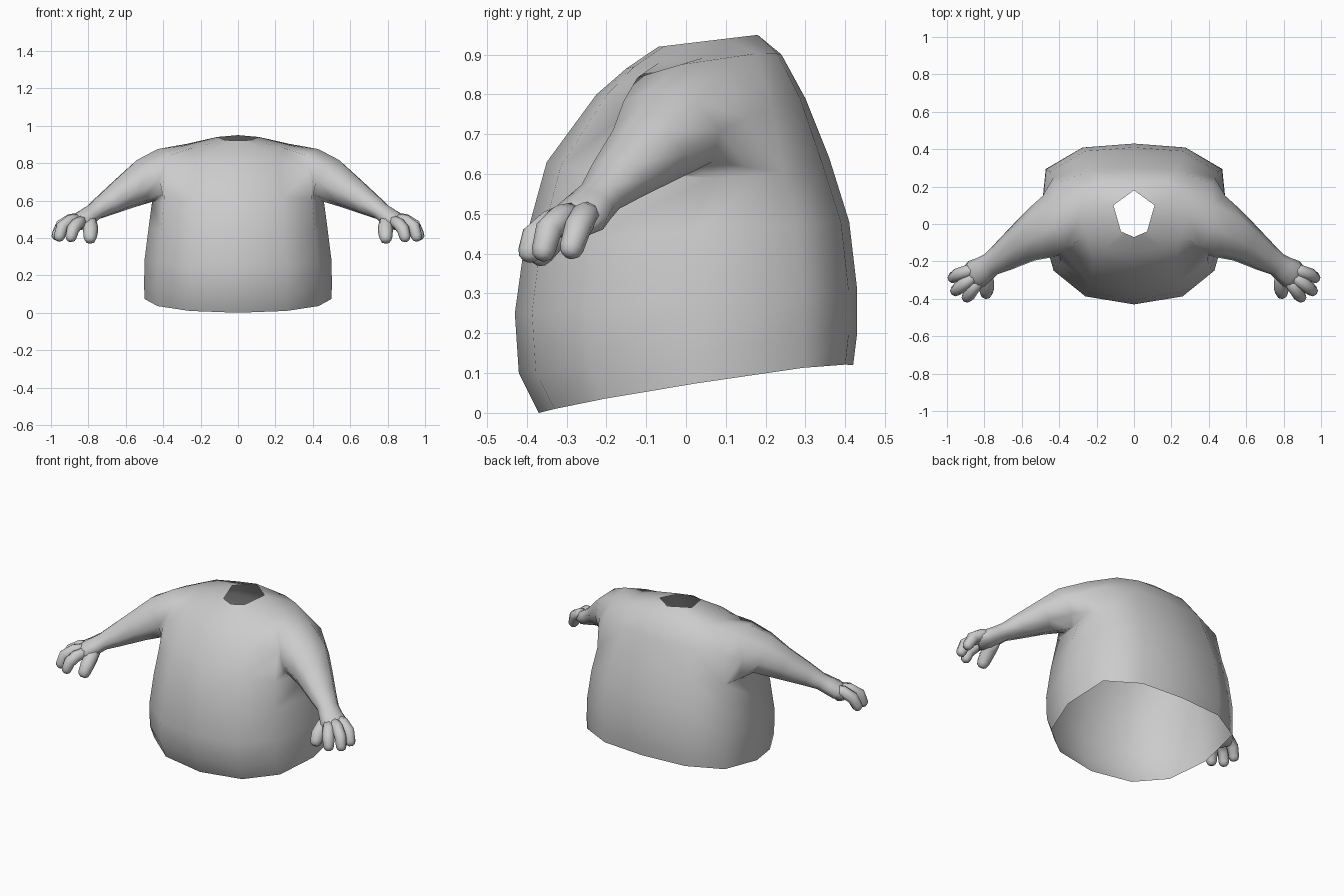
import bpy, bmesh, math
from mathutils import Vector

if "Cube" in bpy.data.objects:
    bpy.data.objects.remove(bpy.data.objects["Cube"])

# half cross-section of the torso, front to back
SECTION = [(0, -1), (.52, -.9), (.86, -.58), (1, 0), (.94, .68), (.55, .95), (0, 1)]
# torso rings: front y, front z, back y, back z, half width, side lift
RINGS = [(-.37, 0, .42, .12, .50, .014), (-.42, .10, .43, .20, .502, 0),
         (-.43, .25, .43, .31, .50, 0), (-.405, .43, .41, .48, .478, 0),
         (-.35, .63, .36, .64, .46, -.04), (-.225, .80, .30, .79, .42, 0),
         (-.15, .865, .24, .90, .29, .01)]
NECK = [(0, -.07), (.035, -.055), (.07, -.04), (.09, .03), (.11, .10), (.055, .14), (0, .18)]
# arm rings: centre, horizontal radius, vertical radius
ARM = [((.49, -.045, .708), .148, .123), ((.59, -.10, .65), .112, .096),
       ((.70, -.175, .583), .082, .067), ((.765, -.215, .543), .064, .049),
       ((.80, -.24, .518), .07, .05), ((.84, -.265, .492), .08, .05),
       ((.885, -.295, .467), .066, .036)]
# three fingers and a thumb: path points and thickness
FINGERS = [([(.83, -.235, .50), (.895, -.255, .495), (.945, -.272, .465), (.967, -.287, .415)], .035),
           ([(.84, -.27, .50), (.90, -.315, .49), (.94, -.345, .46), (.955, -.358, .408)], .034),
           ([(.82, -.29, .495), (.86, -.345, .475), (.883, -.38, .445), (.893, -.392, .405)], .034),
           ([(.795, -.255, .50), (.79, -.30, .47), (.788, -.345, .435), (.79, -.367, .402)], .04)]


def bridge(bm, a, b):
    for i in range(len(a)):
        j = (i + 1) % len(a)
        bm.faces.new((a[i], a[j], b[j], b[i]))


def ring(bm, c, d, rh, rv, n, start):
    d = d.normalized()
    h = Vector((0, 0, 1)).cross(d).normalized()
    v = d.cross(h)
    return [bm.verts.new(c + h * rh * math.cos(start + math.tau * k / n)
                         + v * rv * math.sin(start + math.tau * k / n)) for k in range(n)]


def finish(bm, name):
    bmesh.ops.recalc_face_normals(bm, faces=bm.faces)
    me = bpy.data.meshes.new(name)
    bm.to_mesh(me)
    bm.free()
    for p in me.polygons:
        p.use_smooth = True
    ob = bpy.data.objects.new(name, me)
    bpy.context.collection.objects.link(ob)
    m = ob.modifiers.new("mirror", 'MIRROR')
    m.use_clip = True
    return ob


# torso shell with open neck and waist
bm = bmesh.new()
rows = []
for yf, zf, yb, zb, w, lift in RINGS:
    row = []
    for u, v in SECTION:
        t = (v + 1) / 2
        row.append(bm.verts.new((u * w, yf + (yb - yf) * t, zf + (zb - zf) * t + lift * u * u)))
    rows.append(row)
rows.append([bm.verts.new((x, y, .928 + .12 * y)) for x, y in NECK])
# shape the armhole: armpit further back, fuller chest side
rows[4][3].co += Vector((0, .06, -.005))
rows[5][2].co += Vector((.015, -.035, -.045))
rows[5][4].co += Vector((.02, 0, -.02))
for r in range(len(rows) - 1):
    for c in range(6):
        if not (r in (4, 5) and c in (2, 3)):      # leave the armhole open
            bm.faces.new((rows[r][c], rows[r][c + 1], rows[r + 1][c + 1], rows[r + 1][c]))

# arm grown out of the armhole, ending in the palm
r4, r5, r6 = rows[4:7]
prev = [r4[2], r4[3], r4[4], r5[4], r6[4], r6[3], r6[2], r5[2]]
pts = [Vector(a[0]) for a in ARM]
for i, (c, rh, rv) in enumerate(ARM):
    d = pts[min(i + 1, len(pts) - 1)] - pts[max(i - 1, 0)]
    cur = ring(bm, pts[i], d, rh, rv, 8, -math.pi * .75)
    if i == 0:                                     # rounded shoulder between body and arm
        mid = [bm.verts.new((a.co + b.co) / 2) for a, b in zip(prev, cur)]
        mid[5].co += Vector((.015, 0, .02))
        mid[4].co.z += .01
        mid[6].co += Vector((0, -.01, .01))
        bridge(bm, prev, mid)
        prev = mid
    bridge(bm, prev, cur)
    prev = cur
bm.faces.new(prev)
finish(bm, "torso_and_arms")

# fingers with rounded tips
bm = bmesh.new()
for path, r in FINGERS:
    p = [Vector(q) for q in path]
    end = (p[-1] - p[-2]).normalized()
    stations = [(q, r * s) for q, s in zip(p, (.9, 1, 1, .88))]
    stations += [(p[-1] + end * r * .5, r * .7), (p[-1] + end * r * .75, r * .35)]
    prev = None
    for i, (q, rad) in enumerate(stations):
        d = stations[min(i + 1, 5)][0] - stations[max(i - 1, 0)][0]
        cur = ring(bm, q, d, rad, rad, 8, 0)
        if prev:
            bridge(bm, prev, cur)
        else:
            bm.faces.new(cur)
        prev = cur
    bm.faces.new(prev)
finish(bm, "fingers")
